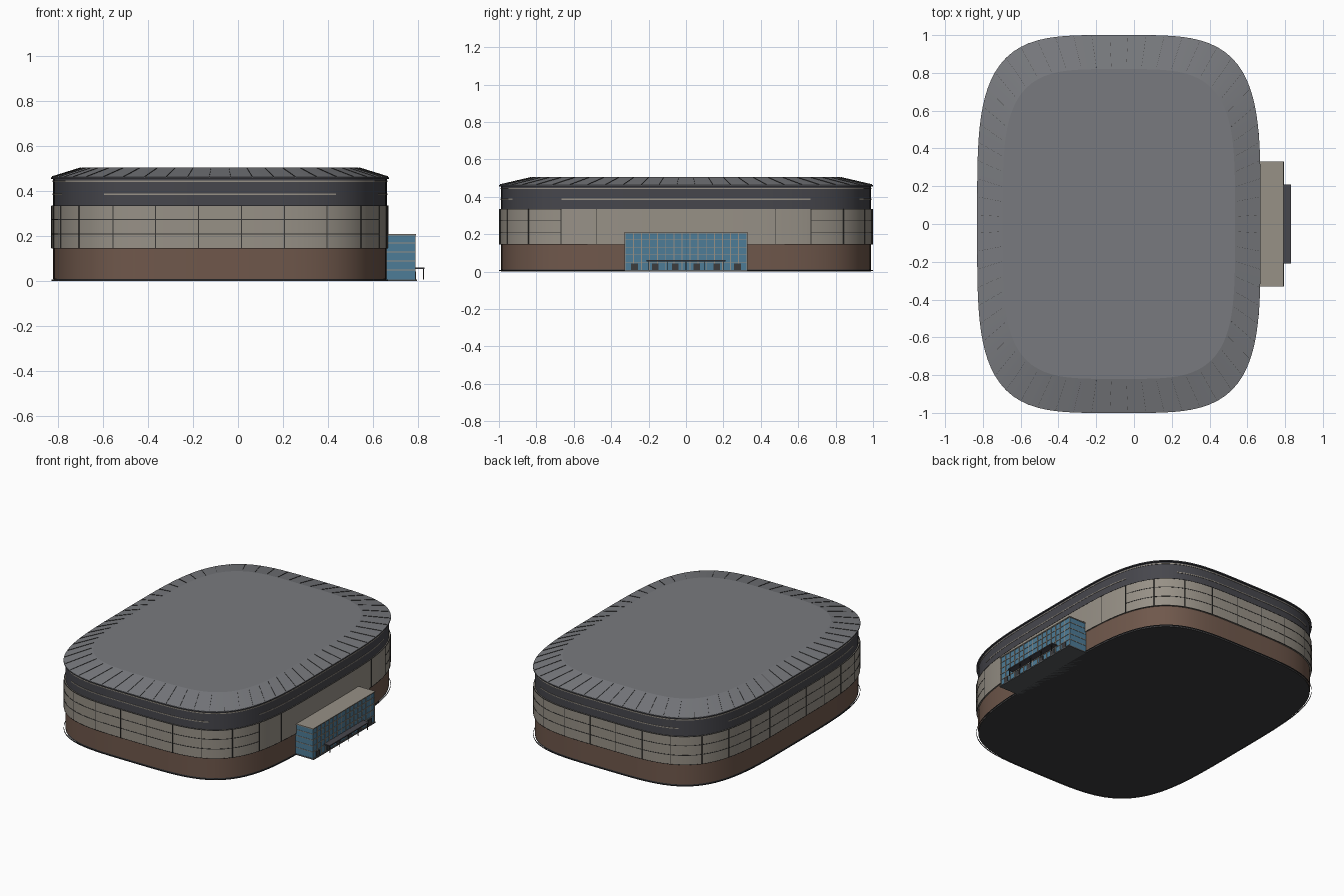
import bpy, bmesh
from math import sin, cos, pi, radians
from mathutils import Vector, Matrix

cube = bpy.data.objects.get("Cube")
if cube:
    bpy.data.objects.remove(cube, do_unlink=True)


def material(name, r, g, b):
    m = bpy.data.materials.new(name)
    m.use_nodes = True
    m.diffuse_color = (r, g, b, 1)
    bsdf = m.node_tree.nodes["Principled BSDF"]
    bsdf.inputs["Base Color"].default_value = (r, g, b, 1)
    bsdf.inputs["Roughness"].default_value = 0.8
    return m


ROOF = material("roof grey", .19, .195, .21)
TAUPE = material("taupe panel", .31, .282, .24)
BROWN = material("brown brick", .16, .097, .071)
DARK = material("charcoal cladding", .062, .062, .073)
LINE = material("joint black", .04, .039, .037)
GLASS = material("blue glass", .075, .2, .31)
SLAB = material("slab grey", .045, .045, .048)
PAVING = material("paving grey", .092, .1, .106)

# Rounded plan: a superellipse resampled to equal steps
CENTRE, HALF_X, HALF_Y, POWER, N = -.08, .75, 1.0, 4, 128


def plan_points():
    def at(t):
        c, s = cos(t), sin(t)
        e = 2 / POWER
        return Vector((HALF_X * abs(c) ** e * (1 if c > 0 else -1),
                       HALF_Y * abs(s) ** e * (1 if s > 0 else -1)))
    count = 16000
    dense = [at(-pi / 2 + 2 * pi * i / count) for i in range(count + 1)]
    lengths = [0]
    for p, q in zip(dense, dense[1:]):
        lengths.append(lengths[-1] + (q - p).length)
    out, k = [], 1
    for i in range(N):
        target = lengths[-1] * i / N
        while lengths[k] < target:
            k += 1
        f = (target - lengths[k - 1]) / (lengths[k] - lengths[k - 1])
        out.append(dense[k - 1].lerp(dense[k], f))
    return out


PLAN = plan_points()


def point(i, scale, z):
    p = PLAN[i % N] * scale
    return Vector((p.x + CENTRE, p.y, z))


def finish(name, bm, mat, smooth=False):
    bmesh.ops.recalc_face_normals(bm, faces=bm.faces)
    mesh = bpy.data.meshes.new(name)
    bm.to_mesh(mesh)
    bm.free()
    mesh.materials.append(mat)
    if smooth:
        for f in mesh.polygons:
            f.use_smooth = True
        mesh.set_sharp_from_angle(angle=radians(12))
    ob = bpy.data.objects.new(name, mesh)
    bpy.context.collection.objects.link(ob)
    return ob


def loft(name, profile, mat, closed=False, skip=None):
    """Sweep a (scale, z) profile round the plan; open profiles get caps."""
    bm = bmesh.new()
    rings = [[bm.verts.new(point(i, s, z)) for i in range(N)] for s, z in profile]
    pairs = list(zip(rings, rings[1:]))
    if closed:
        pairs.append((rings[-1], rings[0]))
    for low, high in pairs:
        for i in range(N):
            j = (i + 1) % N
            if not (skip and skip((low[i].co + low[j].co) / 2)):
                bm.faces.new((low[i], low[j], high[j], high[i]))
    if not closed:
        bm.faces.new(rings[0])
        bm.faces.new(rings[-1])
    return finish(name, bm, mat, True)


def band(name, inner, outer, z0, z1, mat, skip=None):
    return loft(name, [(inner, z0), (outer, z0), (outer, z1), (inner, z1)],
                mat, True, skip)


def boxes(name, mat, items):
    bm = bmesh.new()
    for x0, x1, y0, y1, z0, z1 in items:
        m = Matrix.Translation(((x0 + x1) / 2, (y0 + y1) / 2, (z0 + z1) / 2))
        m = m @ Matrix.Diagonal((x1 - x0, y1 - y0, z1 - z0, 1))
        bmesh.ops.create_cube(bm, size=1, matrix=m)
    return finish(name, bm, mat)


def beams(name, mat, ends, width, depth):
    """Bars from point to point; depth is measured along z where they slope."""
    bm = bmesh.new()
    for p, q in ends:
        d = q - p
        m = Matrix.Translation((p + q) / 2) @ d.to_track_quat('Z', 'Y').to_matrix().to_4x4()
        m = m @ Matrix.Diagonal((width, depth, d.length, 1))
        bmesh.ops.create_cube(bm, size=1, matrix=m)
    return finish(name, bm, mat)


# Main body, from the ground up
loft("floor_slab", [(.988, 0), (.988, .01)], SLAB)
band("ground_ring", .998, 1.0, .002, .008, SLAB)
loft("brick_wall", [(.989, .01), (.989, .146)], BROWN)
loft("panel_wall", [(.998, .145), (.998, .335)], TAUPE)
loft("upper_cladding", [(.989, .335), (.989, .458)], DARK)


# Pale trims; the lower one stops short of the corners
def at_corner(p):
    return abs(p.x - CENTRE) > .5 and abs(p.y) > .65


band("lower_trim", .986, .9915, .384, .39, TAUPE, at_corner)
band("upper_trim", .986, .9915, .442, .448, TAUPE)


# Panel joints, left out over the entrance
def by_entrance(p):
    return p.x > 0 and abs(p.y) < .65


for z in (.21, .275):
    band("horizontal_joint", .994, .9995, z - .002, z + .002, LINE, by_entrance)
for z in (.146, .335):
    band("panel_edge", .994, .999, z - .001, z + .001, LINE)
joints = [i for i in range(2, N, 4)
          if not (PLAN[i].x > 0 and abs(PLAN[i].y) < .45)]
beams("vertical_joints", LINE,
      [(point(i, .998, .147), point(i, .998, .334)) for i in joints], .0045, .0045)

# Roof: shallow slope to a flat top, with knife-thin upright seams
loft("roof", [(.989, .456), (1.0, .456), (1.0, .463), (.82, .505)], ROOF)
band("roof_edge", .99, 1.0005, .455, .461, DARK)
beams("roof_seams", LINE,
      [(point(i, .995, .4642), point(i, .83, .5027)) for i in range(1, N, 2)],
      .0008, .005)

# Glazed entrance block
X0, X1, W, H = .6, .787, .33, .21
boxes("entrance_slab", PAVING, [(X0, .795, -W, W, 0, .008)])
boxes("entrance_glass", GLASS, [(X0, X1, -W + .002, W - .002, .008, H - .006)])
boxes("entrance_roof", TAUPE, [(X0, X1 + .005, -W - .002, W + .002, H - .006, H)])
bars = [(X0, X1 + .003, -W, W, z - .002, z + .002) for z in (.05, .09, .13, .17)]
panes = 15
for k in range(panes + 1):
    y = -W + .005 + k * (2 * W - .01) / panes
    bars.append((X1 - .001, X1 + .003, y - .0025, y + .0025, .008, H - .006))
boxes("entrance_mullions", TAUPE, bars)
boxes("entrance_doors", SLAB,
      [(X1, X1 + .005, s * y - .018, s * y + .018, .008, .043)
       for y in (.058, .165, .275) for s in (-1, 1)])

# Canopy on slim posts
boxes("canopy", DARK, [(X1, .83, -.21, .21, .054, .061)])
boxes("canopy_posts", LINE,
      [(.823, .827, y - .0015, y + .0015, .008, .054)
       for y in (-.2, -.1, 0, .1, .2)])
